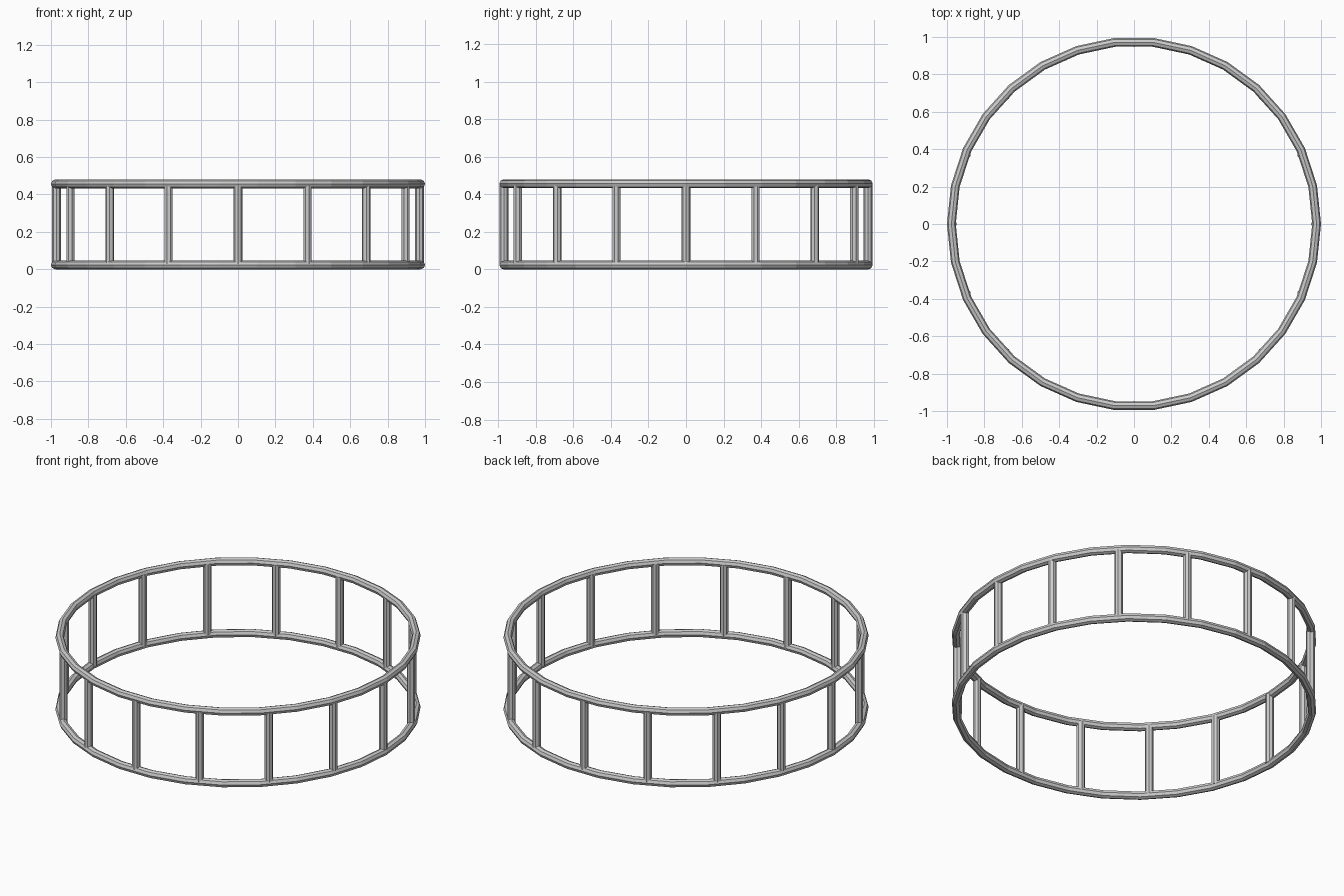
import bpy, bmesh
from math import sin, cos, pi

if "Cube" in bpy.data.objects:
    bpy.data.objects.remove(bpy.data.objects["Cube"])

TUBE = 0.0235      # tube radius
RING_R = 0.9765    # ring centreline radius
HEIGHT = 0.48
SIDES = 8          # tube cross-section sides


def finish(name, bm):
    bmesh.ops.recalc_face_normals(bm, faces=bm.faces)
    me = bpy.data.meshes.new(name)
    bm.to_mesh(me)
    bm.free()
    ob = bpy.data.objects.new(name, me)
    bpy.context.collection.objects.link(ob)
    return ob


def ring(name, z, segs=30):
    bm = bmesh.new()
    loops = []
    for i in range(segs):
        a = 2 * pi * i / segs
        loop = []
        for j in range(SIDES):
            b = 2 * pi * j / SIDES
            r = RING_R + TUBE * cos(b)
            loop.append(bm.verts.new((r * cos(a), r * sin(a), z + TUBE * sin(b))))
        loops.append(loop)
    for i in range(segs):
        p, q = loops[i], loops[(i + 1) % segs]
        for j in range(SIDES):
            k = (j + 1) % SIDES
            bm.faces.new((p[j], q[j], q[k], p[k]))
    return finish(name, bm)


# Lower and upper hoops
ring("bottom_ring", TUBE)
ring("top_ring", HEIGHT - TUBE)

# Sixteen upright posts joining the hoops
COUNT, POST_R = 16, 0.970
for i in range(COUNT):
    a = 2 * pi * i / COUNT
    bpy.ops.mesh.primitive_cylinder_add(
        vertices=SIDES, radius=TUBE, depth=HEIGHT - 2 * TUBE,
        location=(POST_R * cos(a), POST_R * sin(a), HEIGHT / 2),
        rotation=(0, 0, a))
    bpy.context.object.name = f"post_{i + 1:02d}"
